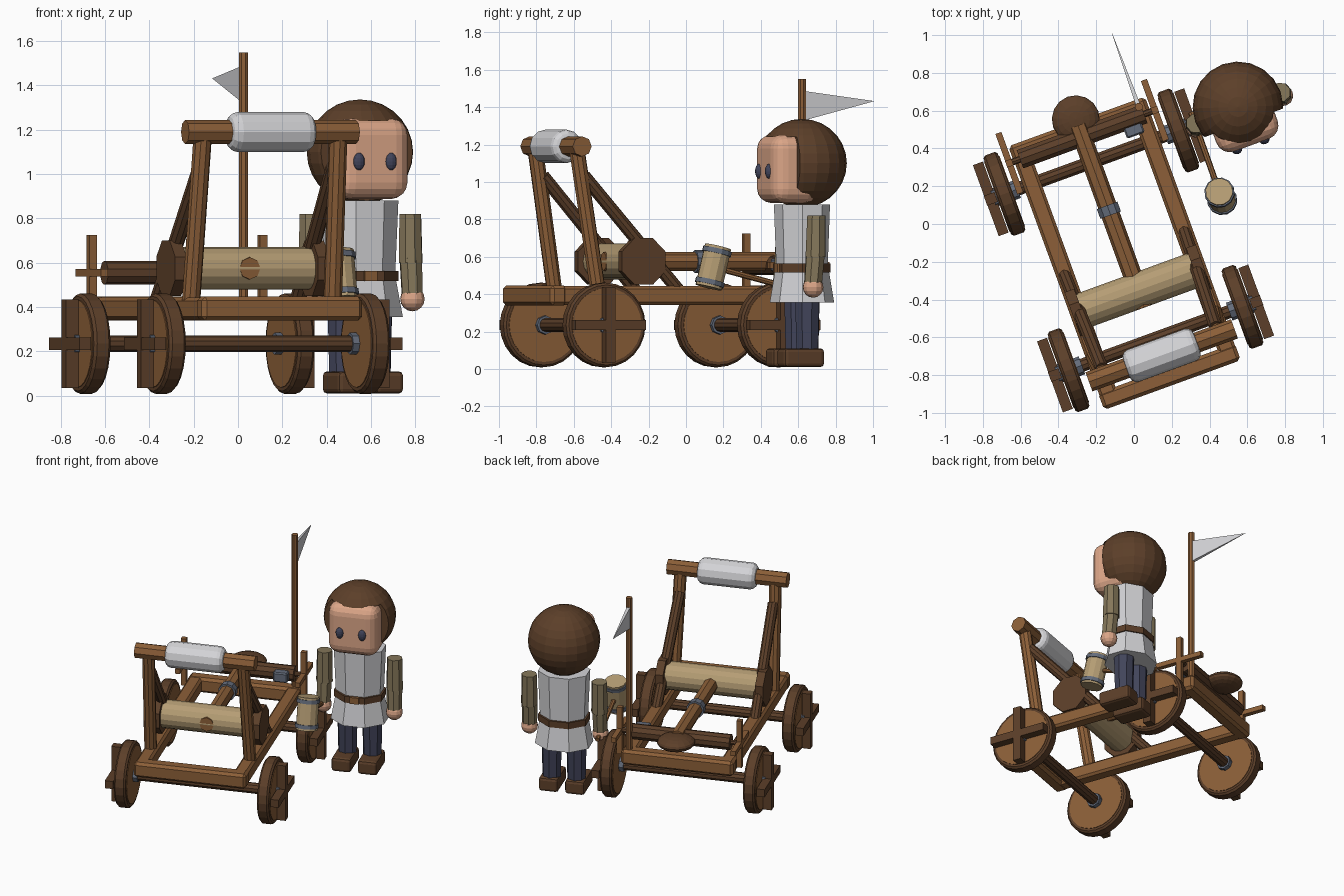
import bpy, bmesh, math
from mathutils import Matrix, Vector

if "Cube" in bpy.data.objects:
    bpy.data.objects.remove(bpy.data.objects["Cube"])

# The whole scene is laid out square, then turned 20 degrees
PLACE = Matrix.Translation((-0.05, -0.155, 0)) @ Matrix.Rotation(math.radians(20), 4, 'Z')


def mat(name, hex_rgb):
    lin = []
    for i in (0, 2, 4):
        c = int(hex_rgb[i:i + 2], 16) / 255
        lin.append(c / 12.92 if c <= 0.04045 else ((c + 0.055) / 1.055) ** 2.4)
    m = bpy.data.materials.new(name)
    m.diffuse_color = (*lin, 1)
    m.use_nodes = True
    m.node_tree.nodes["Principled BSDF"].inputs["Base Color"].default_value = m.diffuse_color
    return m


WOOD = mat("warm wood", "8C5F38")
DARK = mat("dark wood", "5C3F29")
TAN = mat("pale rope", "B59D74")
CLOTH = mat("light cloth", "D4D4D7")
METAL = mat("blue grey metal", "646C7B")
NAVY = mat("navy cloth", "41445A")
SKIN = mat("skin", "DCA688")
SLEEVE = mat("olive cloth", "85775A")


def finish(name, bm, m, bevel=0, segments=1):
    bm.transform(PLACE)
    bmesh.ops.recalc_face_normals(bm, faces=bm.faces)
    me = bpy.data.meshes.new(name)
    bm.to_mesh(me)
    bm.free()
    me.materials.append(m)
    ob = bpy.data.objects.new(name, me)
    bpy.context.collection.objects.link(ob)
    if bevel:
        b = ob.modifiers.new("bevel", 'BEVEL')
        b.width, b.segments, b.limit_method = bevel, segments, 'ANGLE'
        b.angle_limit = math.radians(50)
    return ob


def rod(name, p, q, r, m, sides=10, r2=None, bevel=0, segments=1, squash=1, turn=0):
    p, q = Vector(p), Vector(q)
    bm = bmesh.new()
    bmesh.ops.create_cone(bm, cap_ends=True, segments=sides, radius1=r,
                          radius2=r if r2 is None else r2, depth=(q - p).length)
    bm.transform(Matrix.Rotation(turn, 4, 'Z'))
    bm.transform(Matrix.Diagonal((1, squash, 1, 1)))
    d = q - p
    rot = d.to_track_quat('Z', 'Y').to_matrix().to_4x4() if d.xy.length > 1e-5 else Matrix()
    bm.transform(Matrix.Translation((p + q) / 2) @ rot)
    return finish(name, bm, m, bevel, segments)


def box(name, c, size, m, bevel=0.0, segments=1):
    bm = bmesh.new()
    bmesh.ops.create_cube(bm, size=1)
    bm.transform(Matrix.Translation(c) @ Matrix.Diagonal((*size, 1)))
    return finish(name, bm, m, bevel, segments)


def ball(name, c, size, m, seg=16, rings=10, cuts=()):
    bm = bmesh.new()
    bmesh.ops.create_uvsphere(bm, u_segments=seg, v_segments=rings, radius=1)
    bm.transform(Matrix.Translation(c) @ Matrix.Diagonal((*size, 1)))
    for co, no in cuts:  # keeps the side away from the normal
        g = bm.verts[:] + bm.edges[:] + bm.faces[:]
        cut = bmesh.ops.bisect_plane(bm, geom=g, plane_co=co, plane_no=no, clear_outer=True)
        edges = [e for e in cut['geom_cut'] if isinstance(e, bmesh.types.BMEdge)]
        bmesh.ops.edgeloop_fill(bm, edges=edges)
    return finish(name, bm, m)


# ---- Chassis ----
for s in (-1, 1):
    box("side_rail", (s * 0.335, 0, 0.393), (0.095, 1.48, 0.1), WOOD, 0.015)
    box("cross_beam", (0, s * 0.695, 0.393), (0.77, 0.095, 0.108), WOOD, 0.018)

# ---- Axles and wheels ----
for y in (-0.48, 0.513):
    rod("axle", (-0.5, y, 0.235), (0.5, y, 0.235), 0.037, DARK)
    for s in (-1, 1):
        rod("wheel_rim", (s * 0.45, y, 0.235), (s * 0.53, y, 0.235), 0.226, DARK, 24, bevel=0.012)
        rod("wheel_disc", (s * 0.446, y, 0.235), (s * 0.534, y, 0.235), 0.198, WOOD, 24)
        rod("wheel_hub", (s * 0.415, y, 0.235), (s * 0.555, y, 0.235), 0.05, METAL, 8)
        box("wheel_brace", (s * 0.567, y, 0.235), (0.06, 0.055, 0.4), DARK)
        box("wheel_brace", (s * 0.567, y, 0.235), (0.056, 0.4, 0.055), DARK)

# ---- Uprights, braces and padded stop bar ----
for s in (-1, 1):
    rod("upright", (s * 0.34, -0.46, 0.42), (s * 0.325, -0.575, 1.18), 0.042, WOOD)
    rod("rear_brace", (s * 0.32, -0.53, 1.03), (s * 0.337, 0.0, 0.42), 0.036, DARK)
rod("stop_bar", (-0.41, -0.575, 1.19), (0.41, -0.575, 1.19), 0.054, WOOD, 8)
rod("stop_pad", (-0.2, -0.575, 1.19), (0.2, -0.575, 1.19), 0.09, CLOTH, 12, bevel=0.04, segments=3)

# ---- Rope drum ----
rod("rope_drum", (-0.33, -0.21, 0.575), (0.33, -0.21, 0.575), 0.096, TAN, 16)
for s in (-1, 1):
    rod("drum_cap", (s * 0.315, -0.21, 0.575), (s * 0.37, -0.21, 0.575), 0.135, DARK, 8,
        turn=math.pi / 8)

# ---- Throwing arm and cup ----
rod("throwing_arm", (0, -0.305, 0.575), (0, 0.72, 0.575), 0.05, WOOD, 8)
rod("arm_band", (0, 0.215, 0.575), (0, 0.27, 0.575), 0.061, METAL, 10)
ball("cup", (0, 0.755, 0.56), (0.127, 0.127, 0.05), DARK)

# ---- Winch ----
rod("winch_roller", (-0.35, 0.657, 0.555), (0.35, 0.657, 0.555), 0.054, DARK)
rod("winch_shaft", (-0.41, 0.657, 0.555), (0.41, 0.657, 0.555), 0.018, DARK, 8)
for s in (-1, 1):
    box("winch_handle", (s * 0.41, 0.657, 0.555), (0.036, 0.036, 0.34), WOOD)
    box("winch_handle", (s * 0.41, 0.657, 0.555), (0.034, 0.34, 0.034), WOOD)
box("winch_catch", (0.27, 0.60, 0.555), (0.1, 0.07, 0.07), METAL, 0.008)

# ---- Flag ----
rod("flag_pole", (0.336, 0.703, 0.40), (0.336, 0.703, 1.55), 0.022, WOOD, 8)
bm = bmesh.new()
tri = [(0.715, 1.485), (0.715, 1.33), (1.115, 1.432)]
half = (0.012, 0.012, 0.001)
rows = [[bm.verts.new((0.336 + s * h, y, z)) for (y, z), h in zip(tri, half)] for s in (-1, 1)]
for row in rows:
    bm.faces.new(row)
for i in range(3):
    j = (i + 1) % 3
    bm.faces.new((rows[0][i], rows[0][j], rows[1][j], rows[1][i]))
finish("flag", bm, CLOTH)

# ---- Operator ----
FX, FY = 0.829, 0.523
T8 = math.pi / 8


def at(x, y, z):
    return (FX + x, FY + y, z)


# head: rounded face block under a hair ball with the face area left open
box("face", at(0, -0.08, 1.07), (0.345, 0.27, 0.365), SKIN, 0.075, 4)
R = (0.24, 0.24, 0.237)
ball("hair_back", at(0, 0, 1.1), R, DARK, 20, 14, [(at(0, -0.09, 0), (0, -1, 0))])
ball("hair_fringe", at(0, 0, 1.1), R, DARK, 20, 14,
     [(at(0, -0.09, 0), (0, 1, 0)), ((0, 0, 1.24), (0, 0, -1))])
rod("neck", at(0, 0, 0.85), at(0, 0, 0.93), 0.06, SKIN, 8)

# tunic and belt
rod("tunic_top", at(0, 0, 0.54), at(0, 0, 0.88), 0.163, CLOTH, 8, 0.178, squash=0.82, turn=T8)
rod("tunic_skirt", at(0, 0, 0.355), at(0, 0, 0.54), 0.198, CLOTH, 8, 0.163, squash=0.85, turn=T8)
rod("belt", at(0, 0, 0.517), at(0, 0, 0.563), 0.177, DARK, 8, squash=0.85, turn=T8)
box("belt_buckle", at(0, -0.142, 0.54), (0.06, 0.014, 0.046), WOOD)

for s in (-1, 1):
    ball("eye", at(s * 0.077 - 0.005, -0.213, 1.057), (0.027, 0.022, 0.04), NAVY, 12, 8)
    # arms
    rod("upper_arm", at(s * 0.24, -0.01, 0.6), at(s * 0.24, -0.005, 0.82), 0.057, SLEEVE, 8, 0.052)
    rod("forearm", at(s * 0.242, -0.025, 0.46), at(s * 0.24, -0.01, 0.63), 0.05, SLEEVE, 8, 0.053)
    ball("hand", at(s * 0.243, -0.025, 0.437), (0.056, 0.056, 0.056), SKIN, 12, 8)
    # legs
    rod("leg", at(s * 0.085, 0, 0.08), at(s * 0.085, 0, 0.4), 0.062, NAVY, 8, 0.07)
    box("boot", at(s * 0.09, -0.04, 0.06), (0.135, 0.23, 0.1), DARK, 0.02, 2)

# ---- Mallet held in the near hand ----
head = Vector((0.582, 0.109, 0.545))
axis = Vector((0, 0.24, 0.97)).normalized()
rod("mallet_handle", (0.586, 0.58, 0.425), head, 0.016, WOOD, 8)
rod("mallet_head", head - axis * 0.112, head + axis * 0.112, 0.073, TAN, 12)
for t in (-0.085, 0.085):
    rod("mallet_band", head + axis * (t - 0.013), head + axis * (t + 0.013), 0.08, METAL, 12)
